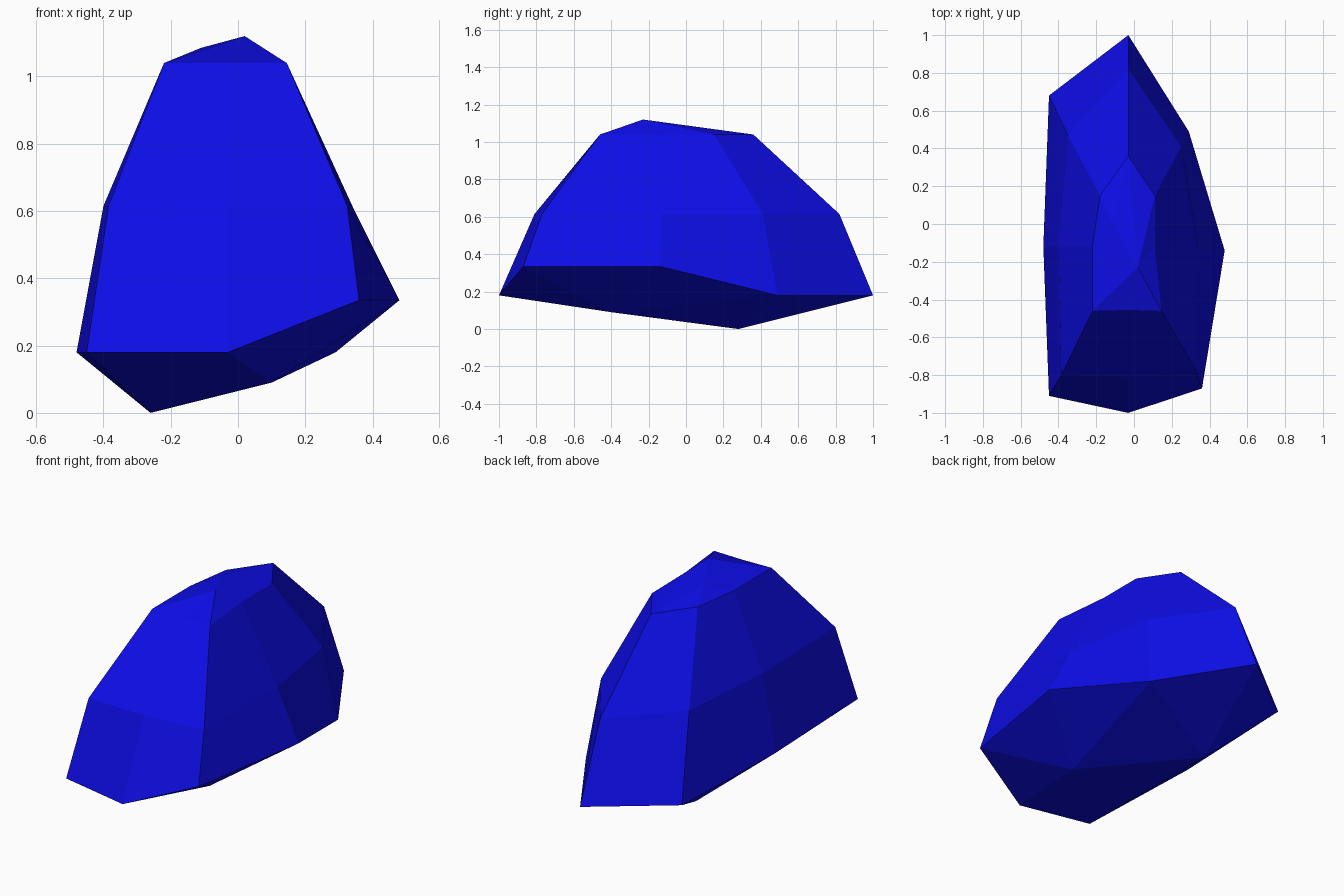
import bpy
import bmesh

cube = bpy.data.objects.get("Cube")
if cube:
    bpy.data.objects.remove(cube, do_unlink=True)

# One flat blue for the whole stone
blue = bpy.data.materials.new("deep_blue")
blue.use_nodes = True
colour = (0.004, 0.004, 0.8, 1)
blue.diffuse_color = colour
blue.node_tree.nodes["Principled BSDF"].inputs["Base Color"].default_value = colour

bm = bmesh.new()


def ring(z, outline):
    return [bm.verts.new((x, y, z)) for x, y in outline]


def bridge(low, high):
    count = len(low)
    for i in range(count):
        k = (i + 1) % count
        bm.faces.new((low[i], low[k], high[k], high[i]))


def cap(loop, first, second, start, stop):
    """Close a ring with a two-point ridge; first owns start..stop."""
    count = len(loop)
    a, b = bm.verts.new(first), bm.verts.new(second)
    for step in range(count):
        i = (start + step) % count
        tip = a if step < stop - start else b
        bm.faces.new((loop[i], loop[(i + 1) % count], tip))
    bm.faces.new((a, b, loop[start]))
    bm.faces.new((a, loop[stop], b))


# Widest outline, shoulder outline and crown outline, each starting at the back
base = ring(0.18, [(-0.03, 1), (0.29, 0.49), (0.48, -0.14), (0.36, -0.87),
                   (-0.03, -1), (-0.45, -0.91), (-0.48, -0.12), (-0.45, 0.68)])
shoulder = ring(0.615, [(-0.03, 0.82), (0.25, 0.41), (0.34, -0.13), (0.325, -0.77),
                        (-0.03, -0.81), (-0.385, -0.8), (-0.4, -0.12), (-0.35, 0.47)])
crown = ring(1.04, [(-0.03, 0.36), (0.11, 0.15), (0.11, -0.12), (0.145, -0.46),
                    (-0.03, -0.455), (-0.22, -0.46), (-0.22, -0.12), (-0.18, 0.15)])

# The right side of the base is lifted
for vert in base[2:4]:
    vert.co.z = 0.335

bridge(base, shoulder)
bridge(shoulder, crown)

# Peaked top and slanted underside
cap(crown, (0.02, -0.23, 1.12), (-0.11, 0, 1.085), 0, 5)
cap(base, (0.1, -0.4, 0.09), (-0.26, 0.28, 0), 1, 4)
bmesh.ops.recalc_face_normals(bm, faces=bm.faces[:])

mesh = bpy.data.meshes.new("rock")
bm.to_mesh(mesh)
bm.free()
mesh.materials.append(blue)
rock = bpy.data.objects.new("rock", mesh)
bpy.context.collection.objects.link(rock)
